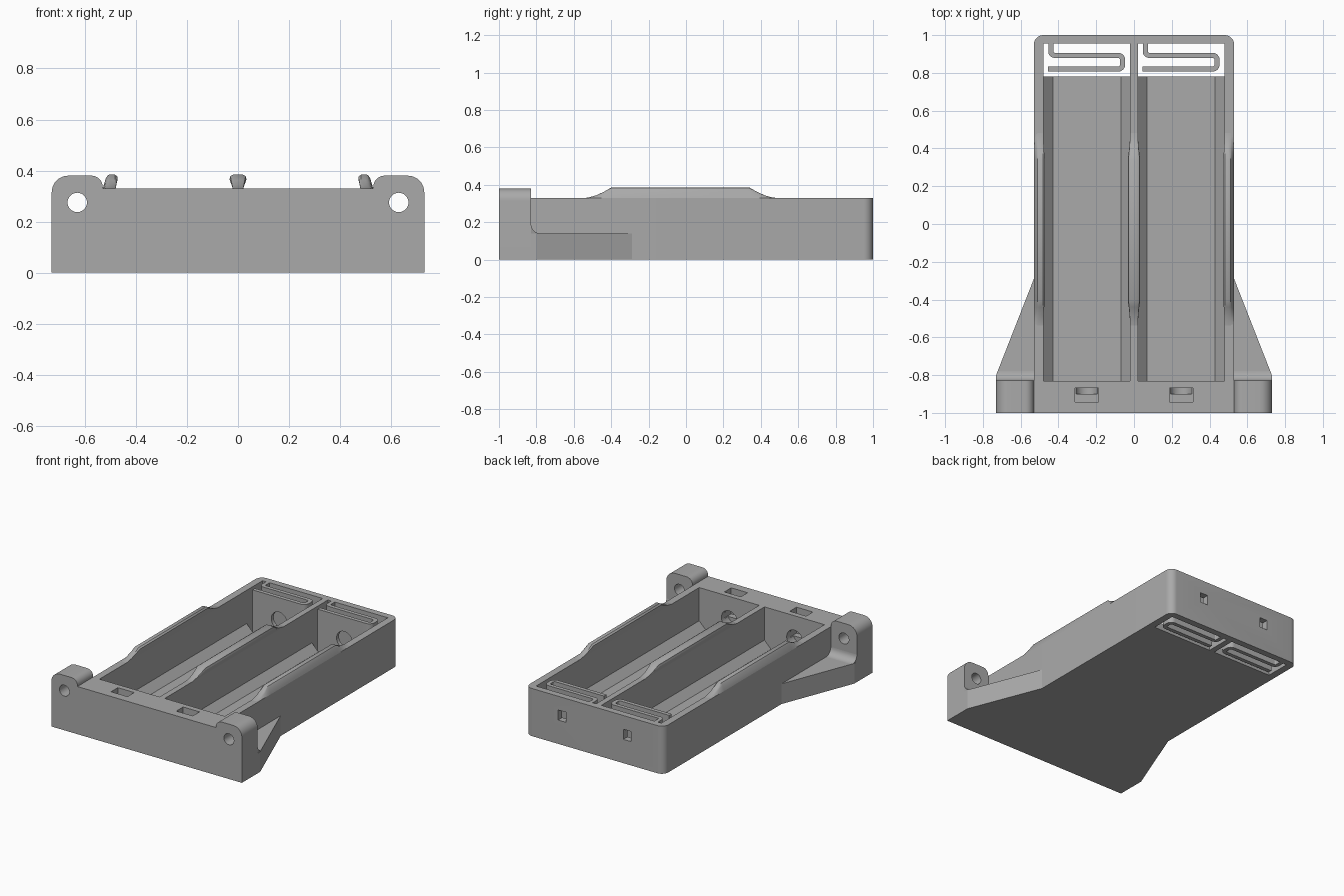
import bpy, bmesh, math
from mathutils import Vector

cube = bpy.data.objects.get("Cube")
if cube:
    bpy.data.objects.remove(cube, do_unlink=True)

grey = bpy.data.materials.new("grey plastic")
grey.use_nodes = True
grey.diffuse_color = (0.4, 0.4, 0.4, 1)
grey.node_tree.nodes["Principled BSDF"].inputs["Base Color"].default_value = (0.4, 0.4, 0.4, 1)

TOP, FLOOR = 0.33, 0.05


def finish(name, bm):
    bmesh.ops.recalc_face_normals(bm, faces=bm.faces)
    mesh = bpy.data.meshes.new(name)
    bm.to_mesh(mesh)
    bm.free()
    ob = bpy.data.objects.new(name, mesh)
    bpy.context.collection.objects.link(ob)
    mesh.materials.append(grey)
    return ob


def rounded(points, closed=True, steps=8):
    """Round the corners of (x, y, radius) points."""
    out, n = [], len(points)
    for i, (x, y, r) in enumerate(points):
        p = Vector((x, y))
        if r == 0 or (not closed and i in (0, n - 1)):
            out.append(p)
            continue
        a = (Vector(points[i - 1][:2]) - p).normalized() * r
        b = (Vector(points[(i + 1) % n][:2]) - p).normalized() * r
        for k in range(steps + 1):
            t = k / steps * math.pi / 2
            out.append(p + a * (1 - math.sin(t)) + b * (1 - math.cos(t)))
    return out


def loft(name, sections):
    bm = bmesh.new()
    rings = [[bm.verts.new(p) for p in s] for s in sections]
    n = len(rings[0])
    for r, s in zip(rings, rings[1:]):
        for i in range(n):
            bm.faces.new((r[i], r[(i + 1) % n], s[(i + 1) % n], s[i]))
    bm.faces.new(rings[0])
    bm.faces.new(rings[-1])
    return finish(name, bm)


def prism_z(name, pts, z0, z1):
    return loft(name, [[(p[0], p[1], z) for p in pts] for z in (z0, z1)])


def prism_y(name, pts, y0, y1):
    return loft(name, [[(p[0], y, p[1]) for p in pts] for y in (y0, y1)])


def box(name, x, y0, y1, z0, z1, half):
    return prism_z(name, [(x - half, y0), (x + half, y0), (x + half, y1), (x - half, y1)], z0, z1)


def circle(x, z, r, n=32):
    return [(x + r * math.cos(i * math.tau / n), z + r * math.sin(i * math.tau / n)) for i in range(n)]


def apply_modifier(ob, mod):
    bpy.context.view_layer.objects.active = ob
    bpy.ops.object.modifier_apply(modifier=mod.name)


def cut(ob, cutters):
    for c in cutters:
        c.hide_render = True
        mod = ob.modifiers.new("cut", "BOOLEAN")
        mod.operation, mod.solver, mod.object = "DIFFERENCE", "EXACT", c
        apply_modifier(ob, mod)
        bpy.data.objects.remove(c, do_unlink=True)


def smooth(ob):
    bpy.ops.object.select_all(action="DESELECT")
    ob.select_set(True)
    bpy.context.view_layer.objects.active = ob
    bpy.ops.object.shade_smooth_by_angle(angle=math.radians(30))


# Tray with two battery bays
tray = prism_z("tray", rounded([(-0.53, -1, 0), (0.53, -1, 0), (0.53, 1, 0.05), (-0.53, 1, 0.05)]), 0, TOP)
for x in (-0.25, 0.25):
    w, c = 0.23, 0.05
    section = [(x - w, 0.5), (x - w, FLOOR + c), (x - w + c, FLOOR),
               (x + w - c, FLOOR), (x + w, FLOOR + c), (x + w, 0.5)]
    cut(tray, [
        prism_y("bay_cutter", section, -0.83, 0.955),
        box("spring_well_cutter", x, 0.78, 0.955, -0.1, 0.5, w),
        box("wire_pocket_cutter", x, -0.942, -0.868, 0.15, 0.5, 0.063),
        prism_y("contact_cutter", circle(x, 0.17, 0.06), -0.9, -0.8),
        box("wire_hole_cutter", x, 0.9, 1.1, 0.165, 0.235, 0.03),
    ])
smooth(tray)

# Folded flat springs at the back of each bay
for side, x in (("right", -0.25), ("left", 0.25)):
    path = rounded([(x - 0.19, 0.965, 0), (x - 0.19, 0.893, 0.02), (x + 0.19, 0.893, 0.025),
                    (x + 0.19, 0.82, 0.025), (x - 0.205, 0.82, 0)], closed=False)
    bm = bmesh.new()
    cols = [[bm.verts.new((p.x, p.y, z)) for z in (0, TOP)] for p in path]
    for a, b in zip(cols, cols[1:]):
        bm.faces.new((a[0], b[0], b[1], a[1]))
    spring = finish(side + "_spring", bm)
    mod = spring.modifiers.new("thickness", "SOLIDIFY")
    mod.thickness, mod.offset, mod.use_even_offset = 0.027, 0, True
    apply_modifier(spring, mod)
    cut(spring, [prism_y("contact_cutter", circle(x, 0.17, 0.06), 0.79, 0.85)])
    smooth(spring)

# Raised gripping lips on top of the three long walls
ramp = [(-0.55, 0), (-0.52, 0.08), (-0.48, 0.28), (-0.44, 0.6), (-0.4, 1),
        (0.34, 1), (0.38, 0.6), (0.42, 0.28), (0.46, 0.08), (0.5, 0)]
middle = [(-0.02, 0), (-0.033, 0.035), (-0.03, 0.048), (-0.018, 0.055),
          (0.018, 0.055), (0.03, 0.048), (0.033, 0.035), (0.02, 0)]
outer = [(0.53, 0), (0.518, 0.04), (0.51, 0.052), (0.5, 0.055),
         (0.482, 0.054), (0.472, 0.045), (0.472, 0.035), (0.48, 0)]


def lip(name, profile, mirror, lo, hi):
    sections = []
    for y, t in ramp:
        sections.append([(mirror * (x + (min(max(x, lo), hi) - x) * (1 - t)), y,
                          TOP - 0.002 + (z + 0.002) * t) for x, z in profile])
    smooth(loft(name, sections))


lip("middle_lip", middle, 1, -0.02, 0.02)

for side, s in (("left", 1), ("right", -1)):
    lip(side + "_lip", outer, s, 0.48, 0.53)

    # Mounting ear with a screw hole
    outline = rounded([(s * 0.53, 0, 0), (s * 0.73, 0, 0), (s * 0.73, 0.38, 0.065),
                       (s * 0.53, 0.38, 0.045)])
    ear = prism_y(side + "_mounting_ear", outline, -1, -0.828)
    cut(ear, [prism_y("screw_cutter", circle(s * 0.63, 0.275, 0.038), -1.1, -0.7)])
    smooth(ear)

    # Tapered gusset between ear and tray
    prism_z(side + "_gusset", [(s * 0.52, -0.83), (s * 0.73, -0.83), (s * 0.73, -0.8),
                               (s * 0.53, -0.29), (s * 0.52, -0.29)], 0, 0.14)

    # Concave fillet where the ear meets the gusset
    r = 0.05
    arc = [(-0.828 + r - r * math.sin(k * math.pi / 16), 0.14 + r - r * math.cos(k * math.pi / 16))
           for k in range(9)]
    side_yz = [(-0.828, 0.14)] + arc[::-1]
    smooth(loft(side + "_ear_fillet", [
        [(s * 0.53, y, z) for y, z in side_yz],
        [(s * (0.73 - max(0, y + 0.8) * 0.39), y, z) for y, z in side_yz]]))
